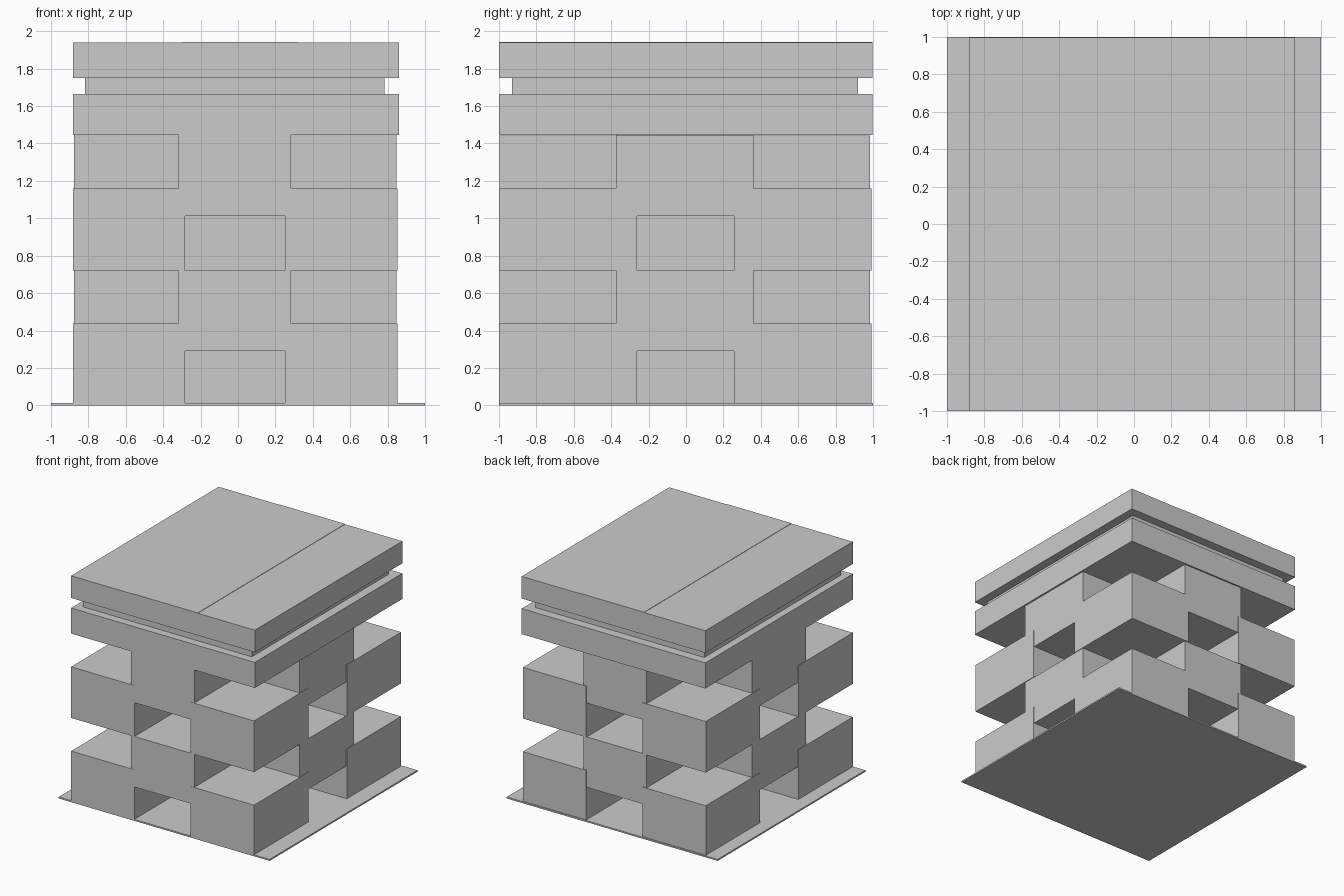
import bpy, bmesh

if "Cube" in bpy.data.objects:
    bpy.data.objects.remove(bpy.data.objects["Cube"])


def boxes(name, items):
    """One object made of boxes given as (x0, x1, y0, y1, z0, z1)."""
    bm = bmesh.new()
    for x0, x1, y0, y1, z0, z1 in items:
        verts = bmesh.ops.create_cube(bm, size=1)["verts"]
        for v in verts:
            v.co.x = x1 if v.co.x > 0 else x0
            v.co.y = y1 if v.co.y > 0 else y0
            v.co.z = z1 if v.co.z > 0 else z0
    mesh = bpy.data.meshes.new(name)
    bm.to_mesh(mesh)
    bm.free()
    obj = bpy.data.objects.new(name, mesh)
    bpy.context.collection.objects.link(obj)
    return obj


# ground plate
boxes("base_plate", [(-1, 1, -1, 1, 0, 0.013)])

# central core behind the openings
ARM_X = (-0.317, 0.284)
ARM_Y = (-0.375, 0.36)
boxes("core", [(*ARM_X, *ARM_Y, 0.013, 1.445)])

# two storeys: four corner blocks, then the arms that stick out between them
for i, z in enumerate((0.0, 0.722)):
    bottom = max(z, 0.013)
    boxes(f"corner_blocks_{i + 1}", [
        (x0, x1, y0, y1, bottom, z + 0.438)
        for x0, x1 in ((-0.882, -0.283), (0.252, 0.852))
        for y0, y1 in ((-1, -0.262), (0.256, 0.992))])
    z0, z1 = z + 0.29, z + 0.722
    boxes(f"cross_arms_{i + 1}", [
        (*ARM_X, -0.998, ARM_Y[0], z0, z1),
        (*ARM_X, ARM_Y[1], 0.985, z0, z1),
        (-0.877, ARM_X[0], *ARM_Y, z0, z1),
        (ARM_X[1], 0.846, *ARM_Y, z0, z1)])

# upper slabs with the recessed neck between them
boxes("lower_slab", [(-0.882, 0.86, -1, 0.997, 1.445, 1.664)])
boxes("neck", [(-0.818, 0.782, -0.93, 0.92, 1.664, 1.75)])
boxes("roof_slab", [(-0.882, 0.86, -1, 0.997, 1.75, 1.94)])
boxes("roof_strip", [(-0.3, 0.318, -1, 0.997, 1.94, 1.943)])
